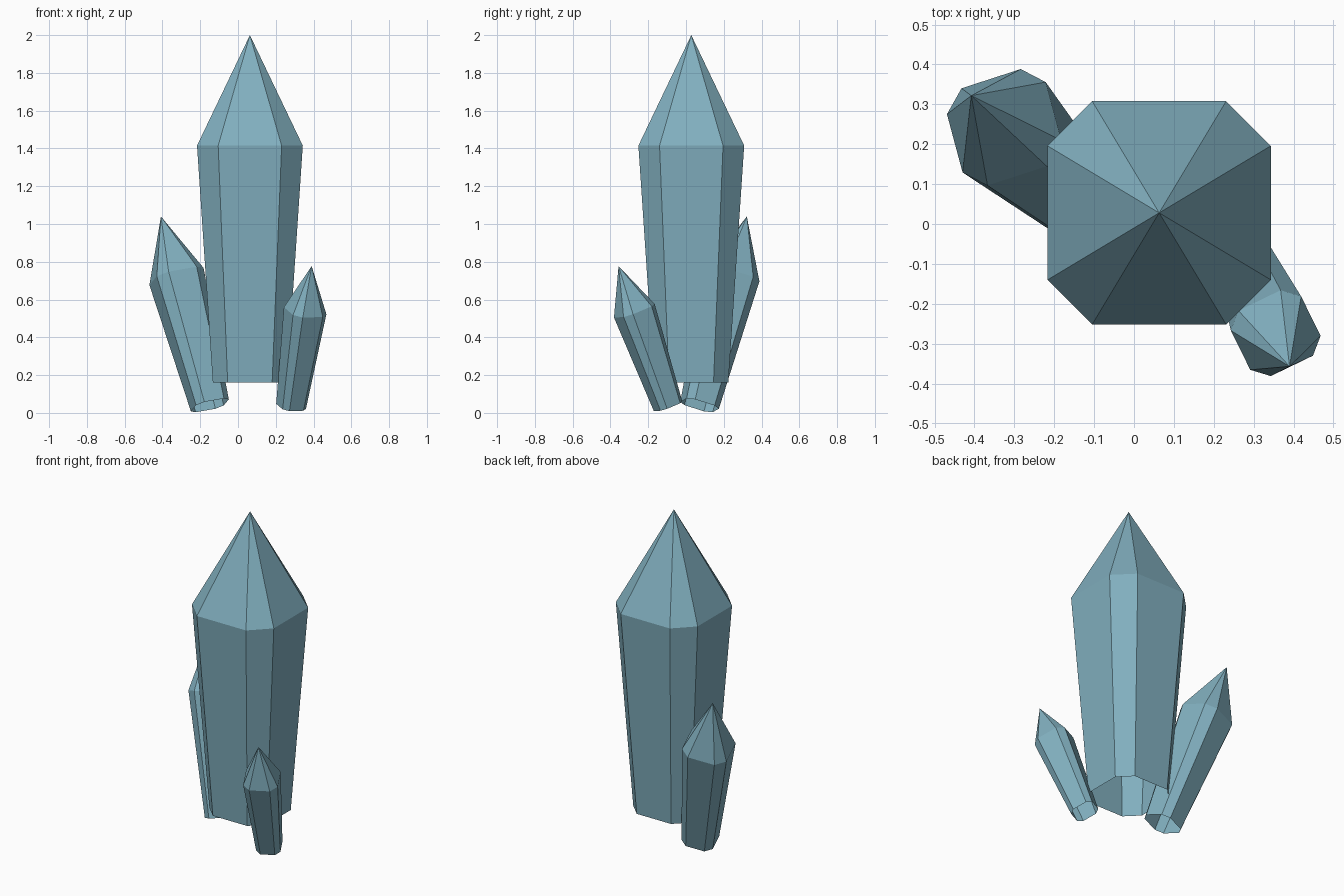
import bpy
import bmesh
from mathutils import Vector

cube = bpy.data.objects.get("Cube")
if cube:
    bpy.data.objects.remove(cube, do_unlink=True)

# Single pale blue mineral colour
crystal_blue = bpy.data.materials.new("crystal_blue")
crystal_blue.use_nodes = True
colour = (0.22, 0.43, 0.52, 1.0)
crystal_blue.diffuse_color = colour
crystal_blue.node_tree.nodes["Principled BSDF"].inputs["Base Color"].default_value = colour

SHOULDER = 0.682   # fraction of the length where the point begins
BASE_TAPER = 0.70  # base width relative to the shoulder
CORNER = 0.60      # half length of a broad side relative to the half width


def crystal(name, base, tip, half_width, side):
    """Open-bottomed prism with a chamfered square section and a pointed top.
    'side' is the plan direction that one broad side faces."""
    base, tip = Vector(base), Vector(tip)
    axis = (tip - base).normalized()
    # Tilt the plan direction into the plane across the axis
    u = Vector((side[0], side[1], -(side[0] * axis.x + side[1] * axis.y) / axis.z)).normalized()
    v = axis.cross(u)
    c = CORNER
    section = [(1, -c), (1, c), (c, 1), (-c, 1), (-1, c), (-1, -c), (-c, -1), (c, -1)]

    bm = bmesh.new()

    def ring(fraction, width):
        centre = base.lerp(tip, fraction)
        return [bm.verts.new(centre + (u * a + v * b) * width) for a, b in section]

    low = ring(0.0, half_width * BASE_TAPER)
    high = ring(SHOULDER, half_width)
    point = bm.verts.new(tip)
    n = len(section)
    for i in range(n):
        j = (i + 1) % n
        bm.faces.new((low[i], low[j], high[j], high[i]))  # shaft
        bm.faces.new((high[i], high[j], point))           # pointed top

    mesh = bpy.data.meshes.new(name)
    bm.to_mesh(mesh)
    bm.free()
    mesh.materials.append(crystal_blue)
    obj = bpy.data.objects.new(name, mesh)
    bpy.context.collection.objects.link(obj)
    return obj


# Tall upright crystal with two smaller ones leaning away from it
crystal("main_crystal", (0.063, 0.028, 0.16), (0.063, 0.028, 2.0), 0.28, (1, 0))
crystal("back_right_crystal", (-0.149, 0.072, 0.04), (-0.408, 0.322, 1.04), 0.132, (0.951, 0.309))
crystal("front_left_crystal", (0.281, -0.095, 0.035), (0.39, -0.357, 0.777), 0.098, (0.9, 0.435))
